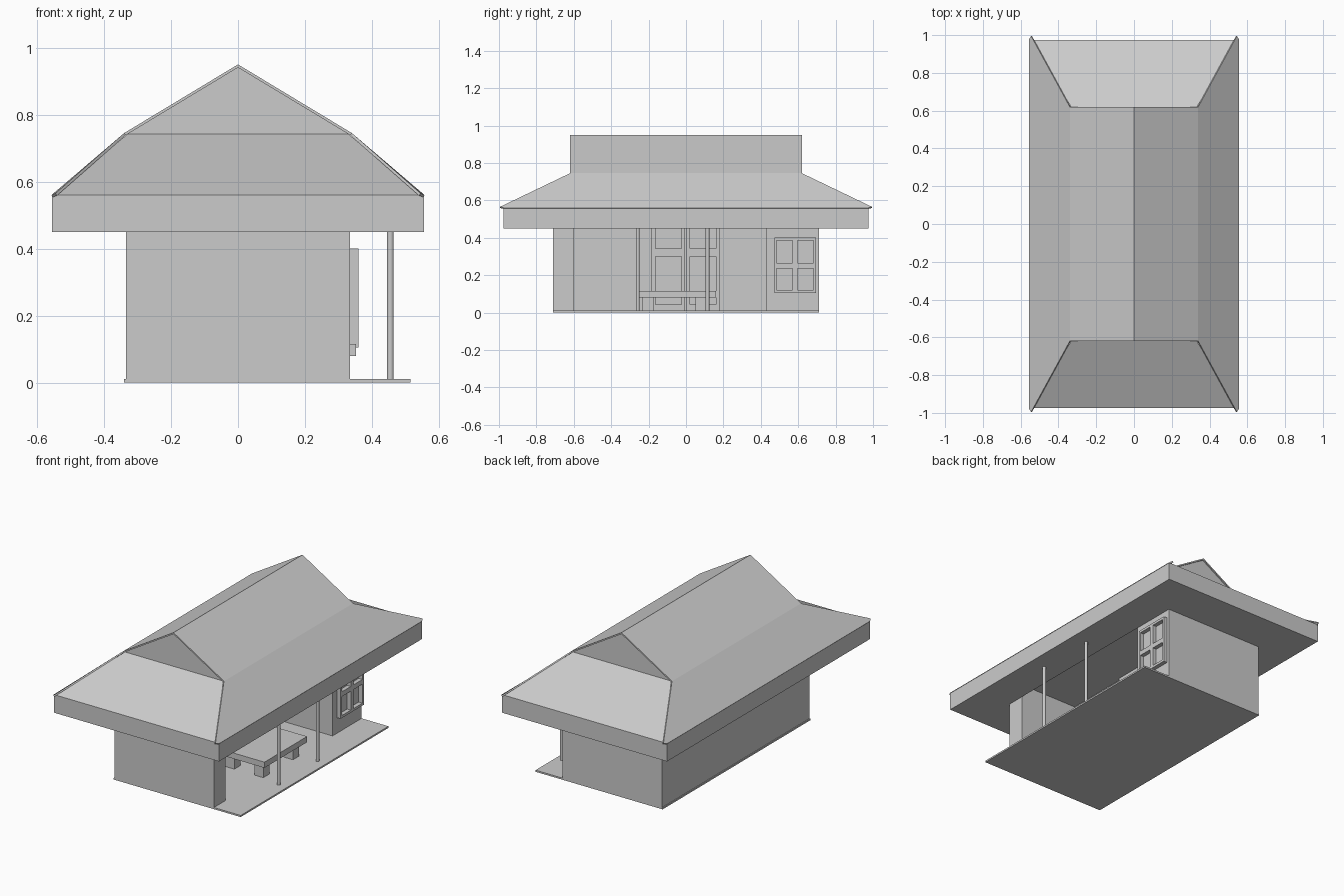
import bpy, bmesh
from mathutils import Vector

if "Cube" in bpy.data.objects:
    bpy.data.objects.remove(bpy.data.objects["Cube"])


def boxes(name, specs):
    """One object made of axis-aligned boxes given as (x0, x1, y0, y1, z0, z1)."""
    bm = bmesh.new()
    for x0, x1, y0, y1, z0, z1 in specs:
        r = bmesh.ops.create_cube(bm, size=1)
        for v in r["verts"]:
            v.co = Vector(((x0 + x1) / 2 + v.co.x * (x1 - x0),
                           (y0 + y1) / 2 + v.co.y * (y1 - y0),
                           (z0 + z1) / 2 + v.co.z * (z1 - z0)))
    return finish(name, bm)


def finish(name, bm):
    me = bpy.data.meshes.new(name)
    bm.to_mesh(me)
    bm.free()
    ob = bpy.data.objects.new(name, me)
    bpy.context.collection.objects.link(ob)
    return ob


def sheet(name, verts, faces):
    bm = bmesh.new()
    vs = [bm.verts.new(v) for v in verts]
    for f in faces:
        bm.faces.new([vs[i] for i in f])
    bmesh.ops.recalc_face_normals(bm, faces=bm.faces)
    return finish(name, bm)


def lattice(name, x0, x1, stiles, rails):
    """Frame of upright stiles and horizontal rails, with open panes between."""
    y0, y1, z0, z1 = stiles[0][0], stiles[-1][1], rails[0][0], rails[-1][1]
    specs = [(x0, x1, a, b, z0, z1) for a, b in stiles]
    for (_, ya), (yb, _) in zip(stiles, stiles[1:]):
        specs += [(x0, x1, ya, yb, a, b) for a, b in rails]
    return boxes(name, specs)


BACK, WALL, CEIL = -0.06, 0.335, 0.53   # porch back wall, wall face, porch ceiling

# Floor and walls around the open porch
boxes("floor", [(-0.34, 0.515, -0.71, 0.71, 0, 0.01)])
boxes("rear_wall", [(-WALL, BACK, -0.71, 0.71, 0.005, 0.45)])
boxes("porch_end_wall", [(BACK, WALL, -0.71, -0.60, 0.005, 0.45)])
boxes("side_room", [(BACK, WALL, 0.43, 0.71, 0.005, 0.45)])

# Eaves slab, hollowed above the porch
eaves = boxes("eaves", [(-0.555, 0.555, -0.975, 0.975, 0.45, 0.56)])
cutter = boxes("porch_cutter", [(BACK, WALL, -0.60, 0.43, 0.40, CEIL)])
cutter.hide_render = True
mod = eaves.modifiers.new("porch", "BOOLEAN")
mod.object = cutter
mod.operation = "DIFFERENCE"
mod.solver = "EXACT"
bpy.context.view_layer.objects.active = eaves
bpy.ops.object.modifier_apply(modifier="porch")
bpy.data.objects.remove(cutter)

# Long roof slopes: steep gable above, flared skirt below
for side, s in (("left", -1), ("right", 1)):
    top = [(0, .62, .95), (s * .34, .62, .745), (s * .545, .995, .565), (s * .557, .975, .56)]
    verts = top + [(x, -y, z) for x, y, z in top]
    ob = sheet("roof_slope_" + side, verts, [(0, 1, 5, 4), (1, 2, 3, 7, 6, 5)])
    if ob.data.polygons[0].normal.z < 0:
        ob.data.flip_normals()
    sol = ob.modifiers.new("thickness", "SOLIDIFY")
    sol.thickness = 0.008
    sol.offset = -1

# Hipped ends and gable triangles
for end, s in (("front", -1), ("back", 1)):
    sheet("hip_" + end,
          [(-.545, s * .975, .56), (.545, s * .975, .56), (.33, s * .615, .742), (-.33, s * .615, .742)],
          [(0, 1, 2, 3) if s < 0 else (3, 2, 1, 0)])
    sheet("gable_" + end, [(-.335, s * .612, .74), (.335, s * .612, .74), (0, s * .612, .943)],
          [(0, 1, 2) if s < 0 else (2, 1, 0)])

# Porch posts
for i, y in enumerate((-0.258, 0.115)):
    bpy.ops.mesh.primitive_cylinder_add(vertices=16, radius=0.01, depth=0.445, location=(0.455, y, 0.2275))
    bpy.context.object.name = f"porch_post_{i + 1}"
    bpy.ops.object.shade_smooth_by_angle()

# Low table
boxes("table_top", [(0.065, 0.353, -0.25, 0.16, 0.08, 0.115)])
boxes("table_legs", [(x, x + .06, y, y + .06, 0.008, 0.08)
                     for x in (0.08, 0.275) for y in (-0.235, 0.05)])

# Window with four panes
lattice("window_frame", WALL - .005, 0.36,
        [(.472, .485), (.57, .597), (.682, .695)],
        [(.105, .12), (.235, .264), (.385, .40)])

# Double panelled door at the back of the porch
for name, y in (("left_door", -0.185), ("right_door", 0.0)):
    lattice(name, BACK - .005, BACK + .015,
            [(y, y + .022), (y + .16, y + .18)],
            [(.01, .042), (.30, .343), (.49, CEIL)])
